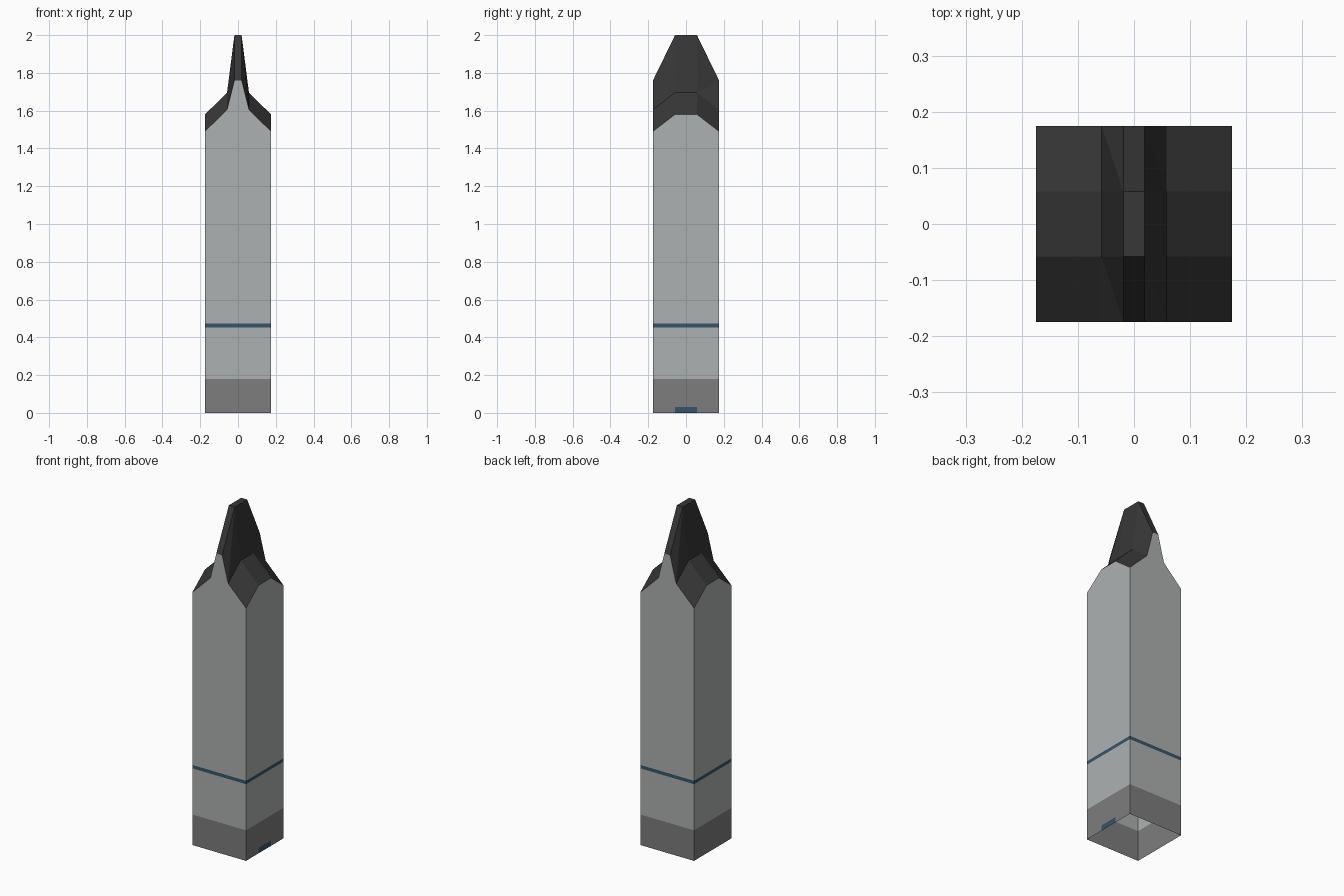
import bpy

if "Cube" in bpy.data.objects:
    bpy.data.objects.remove(bpy.data.objects["Cube"])

W = 0.175                                   # half width of the square tower
XS = [-W, -0.058, -0.019, 0.019, 0.058, W]  # roof fold lines across x
YS = [-W, -0.058, 0.058, W]                 # roof fold lines across y
RIDGE = {W: 1.58, 0.058: 1.695, 0.019: 2.0}  # height along the middle
EAVE = {W: 1.49, 0.058: 1.605, 0.019: 1.76}  # height at the front and back


def material(name, rgb):
    m = bpy.data.materials.new(name)
    m.diffuse_color = (*rgb, 1)
    m.use_nodes = True
    m.node_tree.nodes["Principled BSDF"].inputs["Base Color"].default_value = m.diffuse_color
    return m


wall_grey = material("pale grey", (0.42, 0.44, 0.44))
base_grey = material("mid grey", (0.205, 0.205, 0.205))
roof_dark = material("charcoal", (0.038, 0.038, 0.038))
blue = material("slate blue", (0.035, 0.09, 0.145))


def make(name, polys, mat):
    """Mesh object from a list of point polygons, sharing equal points."""
    index, faces = {}, []
    for poly in polys:
        faces.append([index.setdefault(p, len(index)) for p in poly])
    me = bpy.data.meshes.new(name)
    me.from_pydata(list(index), [], faces)
    me.materials.append(mat)
    ob = bpy.data.objects.new(name, me)
    bpy.context.collection.objects.link(ob)
    return ob


def top(x, y):
    heights = EAVE if abs(y) == W else RIDGE
    return (x, y, heights[abs(x)])


# Folded roof with a tall central fin
roof = []
for i in range(len(XS) - 1):
    for j in range(len(YS) - 1):
        a, b = top(XS[i], YS[j]), top(XS[i + 1], YS[j])
        c, d = top(XS[i + 1], YS[j + 1]), top(XS[i], YS[j + 1])
        if i in (1, 3):                     # twisted fin sides
            roof += [(a, b, d), (b, c, d)]
        else:
            roof.append((a, b, c, d))
make("roof", roof, roof_dark)

# Rim of the roof, counter-clockwise seen from above
rim = ([top(x, -W) for x in XS[:-1]] + [top(W, y) for y in YS[:-1]]
       + [top(x, W) for x in XS[:0:-1]] + [top(-W, y) for y in YS[:0:-1]])
edges = list(zip(rim, rim[1:] + rim[:1]))


def band(z0, z1=None, pick=lambda a, b: True):
    """Wall strip around the tower; without z1 it reaches the roof rim."""
    return [((a[0], a[1], z0), (b[0], b[1], z0),
             (b[0], b[1], z1 or b[2]), (a[0], a[1], z1 or a[2]))
            for a, b in edges if pick(a, b)]


def is_door(a, b):
    return a[0] == b[0] == W and max(abs(a[1]), abs(b[1])) < W


# Tower walls, stripe, base and the small entrance on the right side
make("tower_wall", band(0.472) + band(0.18, 0.452), wall_grey)
make("stripe", band(0.452, 0.472), blue)
make("base", band(0.032, 0.18)
     + band(0, 0.032, lambda a, b: not is_door(a, b)), base_grey)
make("entrance", band(0, 0.032, is_door), blue)
